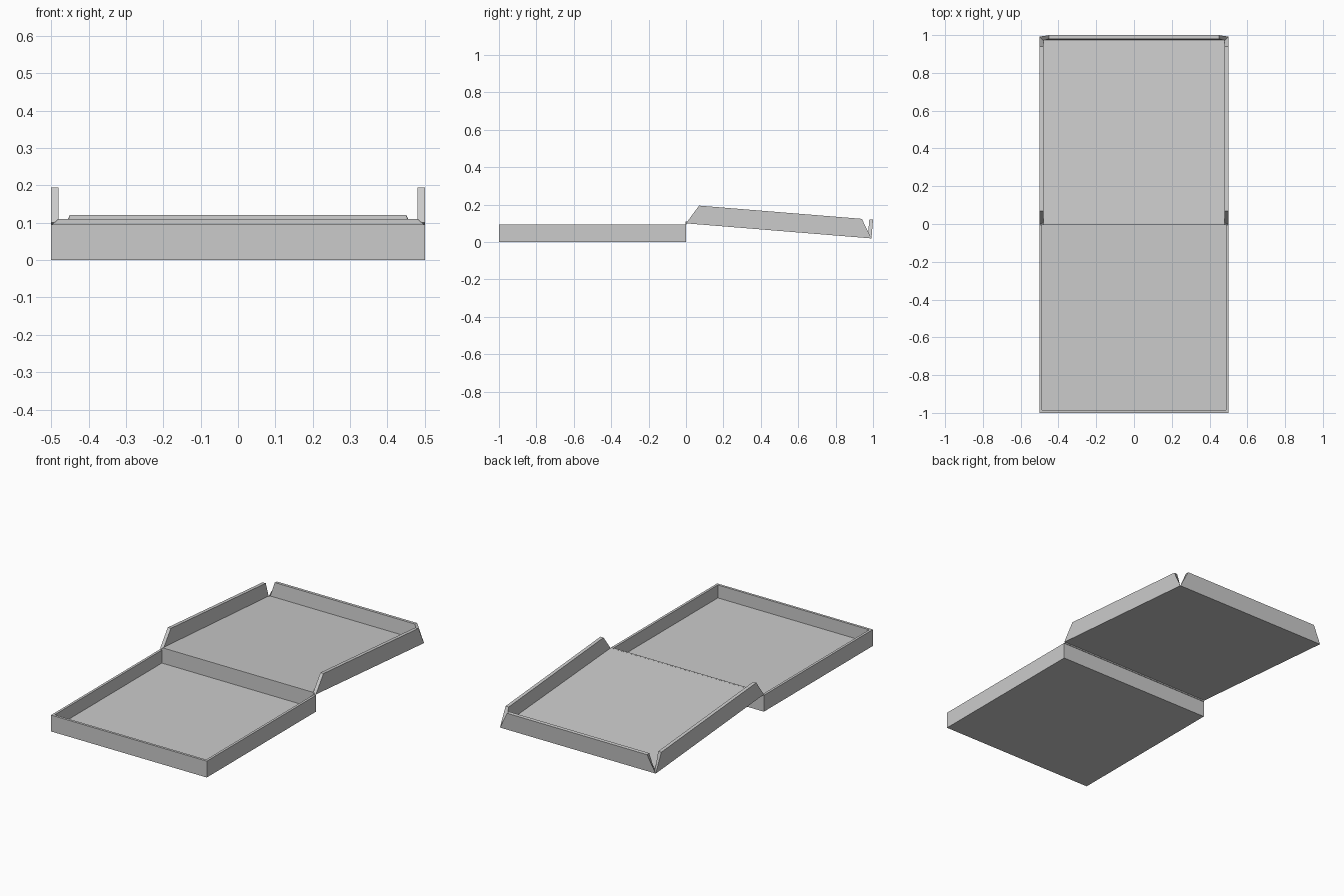
import bpy, bmesh, math
from mathutils import Matrix, Vector

if "Cube" in bpy.data.objects:
    bpy.data.objects.remove(bpy.data.objects["Cube"], do_unlink=True)

grey = bpy.data.materials.new("card_grey")
grey.use_nodes = True
colour = (0.6, 0.6, 0.6, 1)
grey.diffuse_color = colour
grey.node_tree.nodes["Principled BSDF"].inputs["Base Color"].default_value = colour

HALF = 0.5      # half the box width
WALL = 0.02     # card thickness
HEIGHT = 0.095  # tray height
LENGTH = 0.995  # lid length
FLAP = 0.1      # lid flap height
INNER = HALF - WALL


def finish(name, bm, matrix=None):
    bmesh.ops.recalc_face_normals(bm, faces=bm.faces)
    mesh = bpy.data.meshes.new(name)
    bm.to_mesh(mesh)
    bm.free()
    mesh.materials.append(grey)
    obj = bpy.data.objects.new(name, mesh)
    bpy.context.collection.objects.link(obj)
    if matrix:
        obj.matrix_world = matrix
    return obj


def loft(name, start, end, matrix=None):
    """Solid between two matching quads."""
    bm = bmesh.new()
    a = [bm.verts.new(p) for p in start]
    b = [bm.verts.new(p) for p in end]
    bm.faces.new(a)
    bm.faces.new(b)
    for i in range(4):
        j = (i + 1) % 4
        bm.faces.new((a[i], a[j], b[j], b[i]))
    return finish(name, bm, matrix)


def rectangle(half, y0, y1, z0, z1):
    return [(-half, y0, z0), (half, y0, z0), (half, y1, z1), (-half, y1, z1)]


# Tray: hollowed box with a thin back wall
bm = bmesh.new()
bmesh.ops.create_cube(bm, size=1, matrix=Matrix.Translation((0, -0.5, HEIGHT / 2))
                      @ Matrix.Diagonal((1, 1, HEIGHT, 1)))
top = max(bm.faces, key=lambda f: f.calc_center_median().z)
bmesh.ops.inset_region(bm, faces=[top], thickness=WALL)
for v in top.verts:
    if v.co.y > -0.5:
        v.co.y = -0.004
well = bmesh.ops.extrude_face_region(bm, geom=[top])["geom"]
bmesh.ops.translate(bm, vec=Vector((0, 0, WALL - HEIGHT)),
                    verts=[g for g in well if isinstance(g, bmesh.types.BMVert)])
if top.is_valid:
    bmesh.ops.delete(bm, geom=[top], context='FACES_ONLY')
finish("tray", bm)

# Hinge fold joining tray and lid
loft("hinge", rectangle(HALF, -0.004, 0.003, HEIGHT - 0.002, HEIGHT - 0.002),
     rectangle(INNER, -0.004, 0.006, 0.11, 0.11))

# Lid, sloping down toward the back
tilt = Matrix.Translation((0, 0, 0.1)) @ Matrix.Rotation(math.radians(-4.64), 4, 'X')
end = LENGTH - WALL
loft("lid_panel", rectangle(INNER, 0, end, 0, 0),
     rectangle(INNER, 0, end, 0.01, 0.018), tilt)

# Side flaps with slanted ends, mitred at the back corners
for side, label in ((1, "left"), (-1, "right")):
    outer, inner = ([(side * x, 0, 0), (side * x, 0.062, FLAP),
                     (side * x, 0.935, FLAP), (side * x, last, 0)]
                    for x, last in ((HALF, LENGTH), (INNER, end)))
    loft(label + "_lid_flap", outer, inner, tilt)

# Closing flap at the end of the lid
outer, inner = ([(-x, y, 0), (x, y, 0), (0.45, y, FLAP), (-0.45, y, FLAP)]
                for x, y in ((HALF, LENGTH), (INNER, end)))
loft("closing_flap", outer, inner, tilt)
